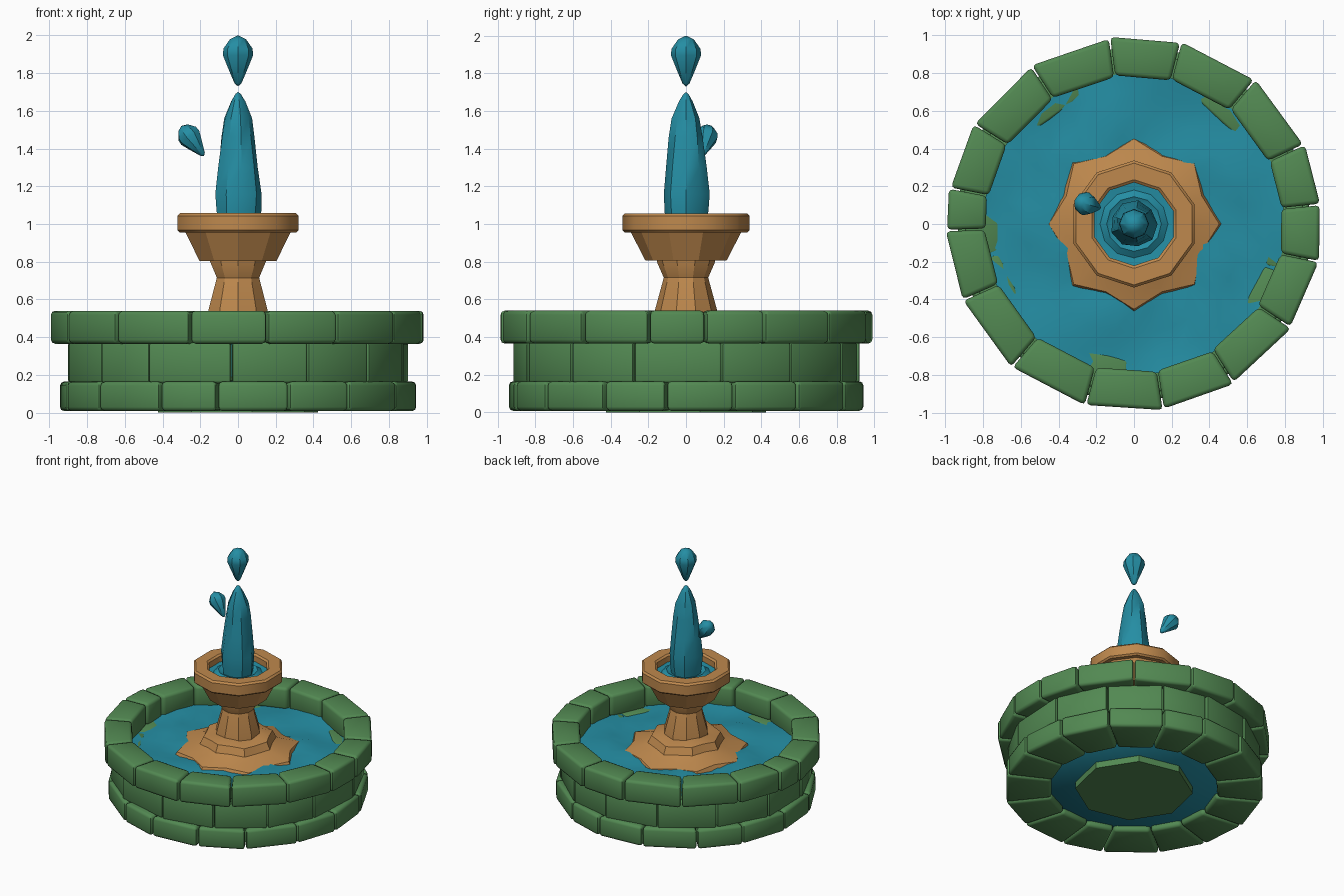
import bpy, bmesh, random
from math import sin, cos, pi, radians
from mathutils import Vector

random.seed(4)
cube = bpy.data.objects.get("Cube")
if cube:
    bpy.data.objects.remove(cube, do_unlink=True)


def material(name, colour):
    m = bpy.data.materials.new(name)
    m.use_nodes = True
    m.diffuse_color = (*colour, 1)
    bsdf = next(n for n in m.node_tree.nodes if n.type == 'BSDF_PRINCIPLED')
    bsdf.inputs["Base Color"].default_value = (*colour, 1)
    bsdf.inputs["Roughness"].default_value = 0.8
    return m


GREEN = material("mossy green stone", (0.085, 0.25, 0.085))
BROWN = material("sandy brown stone", (0.52, 0.25, 0.075))
BLUE = material("water blue", (0.018, 0.27, 0.37))


def finish(name, bm, mat, angle):
    bmesh.ops.recalc_face_normals(bm, faces=bm.faces)
    mesh = bpy.data.meshes.new(name)
    bm.to_mesh(mesh)
    bm.free()
    mesh.materials.append(mat)
    ob = bpy.data.objects.new(name, mesh)
    bpy.context.collection.objects.link(ob)
    bpy.ops.object.select_all(action='DESELECT')
    ob.select_set(True)
    bpy.context.view_layer.objects.active = ob
    bpy.ops.object.shade_smooth_by_angle(angle=radians(angle))
    return ob


def lathe(name, profile, sides, mat, turn=0, shape=None, angle=35, closed=False):
    """Revolve (radius, height) pairs; shape(r, z, a) may reshape each point."""
    bm = bmesh.new()
    rings = []
    for r, z in profile:
        if r == 0:
            rings.append([bm.verts.new((0, 0, z))] * sides)
            continue
        ring = []
        for i in range(sides):
            a = 2 * pi * i / sides + radians(turn)
            rr, zz = shape(r, z, a) if shape else (r, z)
            ring.append(bm.verts.new((rr * cos(a), rr * sin(a), zz)))
        rings.append(ring)
    pairs = list(zip(rings, rings[1:]))
    if closed:
        pairs.append((rings[-1], rings[0]))
    for lo, hi in pairs:
        for i in range(sides):
            j = (i + 1) % sides
            quad = list(dict.fromkeys((lo[i], lo[j], hi[j], hi[i])))
            bm.faces.new(quad)
    return finish(name, bm, mat, angle)


def brick_ring(name, joints, inner, outer, low, high, bevel, wobble):
    """Straight-sided bricks between successive joint angles."""
    bm = bmesh.new()
    for k, start in enumerate(joints):
        end = joints[(k + 1) % len(joints)]
        if end <= start:
            end += 360
        shift = random.uniform(-wobble, wobble)
        corners = []
        for deg, side in ((start + 0.25, 1), (end - 0.25, -1)):
            a = radians(deg)
            for r, z in ((inner, low), (outer, low), (outer, high), (inner, high)):
                rr = r + side * shift
                corners.append(bm.verts.new((rr * cos(a), rr * sin(a), z)))
        s, e = corners[:4], corners[4:]
        bm.faces.new(s)
        bm.faces.new(e[::-1])
        for i in range(4):
            j = (i + 1) % 4
            bm.faces.new((s[i], s[j], e[j], e[i]))
    bmesh.ops.recalc_face_normals(bm, faces=bm.faces)
    bmesh.ops.bevel(bm, geom=bm.edges[:], offset=bevel, segments=2,
                    profile=0.5, affect='EDGES', clamp_overlap=True)
    return finish(name, bm, GREEN, 50)


# Basin wall: three courses of stone
top_joints = [6, 25, 50, 75.5, 97.5, 123, 148, 169, 182,
              204, 229.5, 255, 279, 302, 326.5, 348.5]
brick_ring("basin_top_course", top_joints, 0.79, 0.995, 0.365, 0.54, 0.022, 0.006)
middle_joints = [i * 360 / 14 + 10 + random.uniform(-3, 3) for i in range(14)]
brick_ring("basin_middle_course", middle_joints, 0.73, 0.92, 0.155, 0.375, 0.015, 0.01)
bottom_joints = [i * 22.5 + 17 + random.uniform(-2, 2) for i in range(16)]
brick_ring("basin_bottom_course", bottom_joints, 0.615, 0.95, 0.008, 0.165, 0.022, 0.006)

# Floor slab under the basin
lathe("basin_floor", [(0, 0), (0.43, 0), (0.43, 0.06), (0, 0.06)], 8, GREEN, turn=10)


# Basin water with a gently rippled surface
def ripple(r, z, a):
    if z < 0.3:
        return r, z
    return r, z + 0.012 * sin(5 * a + 9 * r) + 0.008 * sin(9 * a - 14 * r)


lathe("basin_water", [(0, 0.05), (0.66, 0.05), (0.78, 0.2), (0.8, 0.385), (0.7, 0.38),
                      (0.58, 0.385), (0.45, 0.39), (0.3, 0.385), (0, 0.385)],
      36, BLUE, shape=ripple, angle=60)


# Pedestal mound with eight lobes fading out toward the column
def lobes(r, z, a):
    return r * (1 + 0.075 * cos(8 * a) * min(1, r / 0.4)), z + 0.008 * sin(3 * a)


lathe("pedestal_mound", [(0, 0.36), (0.44, 0.36), (0.42, 0.4), (0.32, 0.43), (0.27, 0.45),
                         (0.245, 0.505), (0.17, 0.525), (0, 0.525)],
      16, BROWN, shape=lobes, angle=30)

# Column and upper bowl
lathe("pedestal_column", [(0, 0.48), (0.17, 0.48), (0.163, 0.55), (0.118, 0.715),
                          (0.155, 0.8), (0.155, 0.83), (0, 0.83)],
      10, BROWN, turn=18, angle=25)
lathe("upper_bowl", [(0, 0.805), (0.215, 0.805), (0.295, 0.96), (0, 0.96)],
      10, BROWN, turn=18, angle=25)
lathe("bowl_rim", [(0.22, 0.955), (0.325, 0.955), (0.337, 0.967), (0.337, 1.043),
                   (0.323, 1.057), (0.235, 1.057), (0.22, 1.045)],
      10, BROWN, turn=18, angle=40, closed=True)

# Water in the bowl, swelling up toward the jet
lathe("bowl_water", [(0, 0.97), (0.23, 0.97), (0.23, 1.0), (0.18, 0.995),
                     (0.145, 1.02), (0.12, 1.005), (0, 1.005)],
      12, BLUE, angle=40)


# Water jet
def uneven(r, z, a):
    return r * (1 + 0.04 * sin(3 * a + 8 * z)), z


lathe("water_jet", [(0, 0.98), (0.11, 0.98), (0.12, 1.07), (0.124, 1.16), (0.108, 1.3),
                    (0.09, 1.46), (0.075, 1.56), (0.038, 1.65), (0.014, 1.69), (0, 1.7)],
      9, BLUE, shape=uneven, angle=35)

# Flying drops, pointed at the tail
drop = [(0, 0), (0.018, 0.015), (0.05, 0.09), (0.08, 0.165),
        (0.077, 0.2), (0.042, 0.25), (0, 0.27)]
top_drop = lathe("top_drop", drop, 8, BLUE, angle=35)
top_drop.location = (0, 0, 1.73)

side_drop = lathe("side_drop", drop, 8, BLUE, angle=35)
tail, head = Vector((-0.18, 0.085, 1.36)), Vector((-0.3, 0.12, 1.52))
side_drop.location = tail
side_drop.rotation_mode = 'QUATERNION'
side_drop.rotation_quaternion = (head - tail).to_track_quat('Z', 'Y')
side_drop.scale = (0.78, 0.78, (head - tail).length / 0.27)
